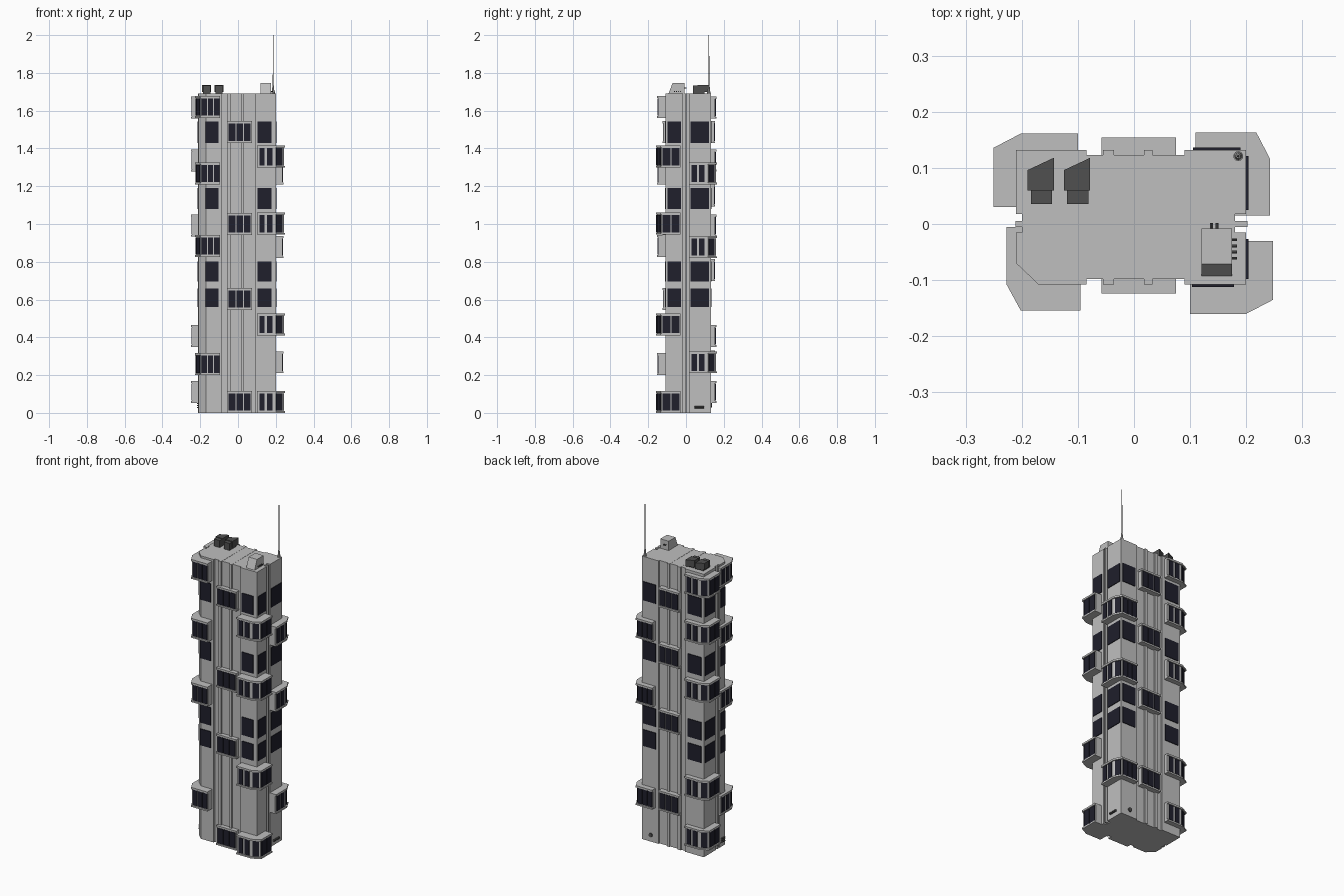
import bpy, bmesh
from math import pi
from mathutils import Matrix, Vector

if "Cube" in bpy.data.objects:
    bpy.data.objects.remove(bpy.data.objects["Cube"])


def material(name, rgb):
    m = bpy.data.materials.new(name)
    m.use_nodes = True
    m.diffuse_color = (*rgb, 1)
    bsdf = m.node_tree.nodes["Principled BSDF"]
    bsdf.inputs["Base Color"].default_value = (*rgb, 1)
    bsdf.inputs["Roughness"].default_value = 0.8
    return m


MATS = [material("wall grey", (0.52, 0.52, 0.52)),
        material("window dark blue", (0.014, 0.014, 0.025)),
        material("machine dark grey", (0.08, 0.08, 0.08))]
WALL, GLASS, DARK = range(3)
ROOF = 1.69


def finish(name, bm):
    bmesh.ops.recalc_face_normals(bm, faces=bm.faces)
    me = bpy.data.meshes.new(name)
    bm.to_mesh(me)
    bm.free()
    for m in MATS:
        me.materials.append(m)
    ob = bpy.data.objects.new(name, me)
    bpy.context.collection.objects.link(ob)
    return ob


def prism(bm, pts, z0, z1, mat=WALL):
    """Upright prism over a plan outline."""
    low = [bm.verts.new((x, y, z0)) for x, y in pts]
    top = [bm.verts.new((x, y, z1)) for x, y in pts]
    n = len(pts)
    faces = [bm.faces.new(low[::-1]), bm.faces.new(top)]
    faces += [bm.faces.new((low[i], low[(i + 1) % n], top[(i + 1) % n], top[i])) for i in range(n)]
    for f in faces:
        f.material_index = mat


def box(bm, x0, x1, y0, y1, z0, z1, mat=WALL):
    prism(bm, [(x0, y0), (x1, y0), (x1, y1), (x0, y1)], z0, z1, mat)


def tube(bm, base, direction, length, r0, r1, mat=WALL, sides=10):
    d = Vector(direction)
    mid = Vector(base) + d * length / 2
    mtx = Matrix.Translation(mid) @ d.to_track_quat('Z', 'Y').to_matrix().to_4x4()
    res = bmesh.ops.create_cone(bm, cap_ends=True, segments=sides, radius1=r0,
                                radius2=r1, depth=length, matrix=mtx)
    for f in {f for v in res["verts"] for f in v.link_faces}:
        f.material_index = mat


def panels(bm, a, b, count, gap, z0, z1):
    """Row of thin glass plates along the edge a-b, outside on its right."""
    a, b = Vector(a), Vector(b)
    d = (b - a).normalized()
    out = Vector((d.y, -d.x)) * 0.004
    step = ((b - a).length - gap) / count
    for i in range(count):
        p = a + d * (gap + i * step)
        q = p + d * (step - gap)
        prism(bm, [p - out, p + out, q + out, q - out], z0, z1, GLASS)


# Tower body with recessed centre strips and one cut corner
bm = bmesh.new()
prism(bm, [(-.17, -.108), (-.085, -.108), (-.085, -.098), (.09, -.098), (.09, -.108),
           (.2, -.108), (.2, -.015), (.18, -.015), (.18, .018), (.2, .018), (.2, .132),
           (.09, .132), (.09, .123), (-.085, .123), (-.085, .132), (-.21, .132),
           (-.21, .018), (-.2, .018), (-.2, -.015), (-.21, -.015), (-.21, -.07)], 0, ROOF)
finish("tower_body", bm)

# Upright ribs in the recesses
bm = bmesh.new()
for x0, x1 in ((-.055, -.036), (.018, .033)):
    box(bm, x0, x1, -.108, .132, 0, ROOF + .001)
box(bm, -.211, -.19, -.005, .005, 0, ROOF)
box(bm, .17, .202, -.005, .005, 0, ROOF)
finish("wall_ribs", bm)

# Flat windows, the same four storeys on every wall
bm = bmesh.new()
for z0, z1 in ((.56, .658), (.695, .802), (1.08, 1.19), (1.43, 1.542)):
    for a, b in (((-.172, -.108), (-.102, -.108)), ((.103, -.108), (.178, -.108)),
                 ((.2, -.098), (.2, -.027)), ((.2, .025), (.2, .121)),
                 ((.19, .132), (.105, .132)), ((-.105, .132), (-.195, .132)),
                 ((-.21, .121), (-.21, .03)), ((-.21, -.025), (-.21, -.067))):
        panels(bm, a, b, 1, 0, z0, z1)
finish("flat_windows", bm)


def bay(name, anchor, outline, rows, storeys):
    """Projecting bays: floor and roof slabs, a set-back core and glazing."""
    c = Vector(anchor)
    core = [c + (Vector(p) - c) * 0.95 for p in outline]
    for k, z0 in enumerate(storeys):
        z1 = z0 + .116
        bm = bmesh.new()
        prism(bm, outline, z0, z0 + .009)
        prism(bm, outline, z1 - .011, z1)
        prism(bm, core, z0 + .009, z1 - .011)
        for i, count, gap in rows:
            panels(bm, core[i], core[(i + 1) % len(core)], count, gap, z0 + .012, z1 - .013)
        finish(f"{name}_{k + 1}", bm)


# Corner bays, outlines counter-clockwise from the inner corner
bay("front_right_bay", (.1, -.03),
    [(.1, -.03), (.1, -.16), (.2, -.16), (.248, -.135), (.248, -.03)],
    [(1, 2, .013), (2, 1, .008), (3, 2, .005)], [0, .411, .944, 1.299])
bay("front_left_bay", (-.095, -.005),
    [(-.095, -.005), (-.227, -.005), (-.227, -.108), (-.202, -.154), (-.095, -.154)],
    [(1, 2, .013), (2, 1, .008), (3, 3, .004)], [.2, .826, 1.21, 1.562])
bay("back_left_bay", (-.1, .03),
    [(-.1, .03), (-.1, .161), (-.202, .161), (-.25, .136), (-.25, .03)],
    [(1, 2, .013), (2, 1, .008), (3, 2, .005)], [.053, .35, .933, 1.279, 1.558])
bay("back_right_bay", (.11, .015),
    [(.11, .015), (.242, .015), (.242, .117), (.218, .163), (.11, .163)],
    [(1, 2, .013), (2, 1, .008), (3, 3, .004)], [.21, .82, 1.21])

# Middle bays on the front and back
bay("front_middle_bay", (.0085, -.02),
    [(-.058, -.02), (-.058, -.124), (.075, -.124), (.075, -.02)],
    [(1, 3, .005)], [0, .546, .942, 1.428])
bay("back_middle_bay", (.0085, .05),
    [(.075, .05), (.075, .154), (-.058, .154), (-.058, .05)],
    [(1, 3, .005)], [.215, .698, 1.092, 1.428])

# Roof machines with slanted hoods
for k, x in enumerate((-.19, -.125)):
    bm = bmesh.new()
    box(bm, x + .006, x + .044, .036, .098, ROOF, ROOF + .042, DARK)
    prism(bm, [(x, .06), (x + .047, .06), (x + .047, .118), (x, .096)],
          ROOF + .008, ROOF + .046, DARK)
    finish(f"roof_machine_{k + 1}", bm)

# Roof hut with a sloping front and short pipes
bm = bmesh.new()
box(bm, .12, .175, -.093, -.008, ROOF, ROOF + .056)
for v in bm.verts:
    if v.co.z > ROOF + .01 and v.co.y < -.05:
        v.co.y = -.071
for y in (-.028, -.039, -.05, -.061):
    tube(bm, (.17, y, ROOF + .012), (1, 0, 0), .014, .003, .003, DARK, 6)
for x in (.138, .148):
    tube(bm, (x, -.012, ROOF + .03), (0, 1, 0), .014, .003, .003, DARK, 6)
finish("roof_hut", bm)

# Aerial
bm = bmesh.new()
spot = (.186, .121)
tube(bm, (*spot, ROOF), (0, 0, 1), .012, .009, .009)
tube(bm, (*spot, ROOF + .012), (0, 0, 1), .03, .007, .004)
tube(bm, (*spot, ROOF + .04), (0, 0, 1), 2 - ROOF - .04, .0025, .0018, DARK, 6)
finish("aerial", bm)

# Small fittings near the ground
bm = bmesh.new()
tube(bm, (.205, .045, .03), (0, 1, 0), .05, .006, .006, DARK)
tube(bm, (.14, .13, .04), (0, 1, 0), .008, .012, .012, DARK)
for z in (.03, .04, .05):
    box(bm, -.218, -.205, -.06, -.03, z - .003, z + .002, DARK)
finish("ground_fittings", bm)
